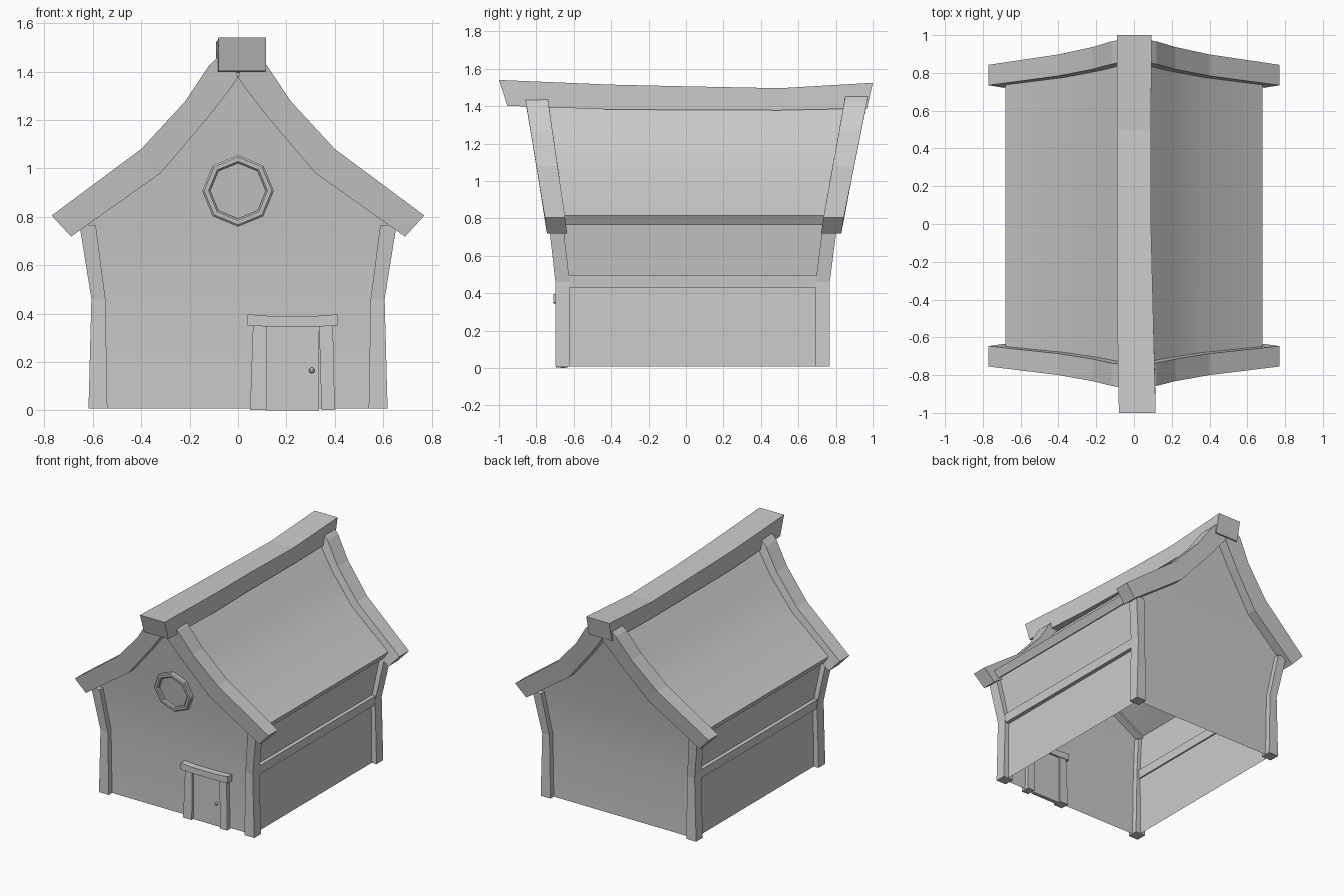
import bpy, bmesh
from math import cos, sin, pi, radians
from mathutils import Vector

if "Cube" in bpy.data.objects:
    bpy.data.objects.remove(bpy.data.objects["Cube"])


def loft(name, rings, closed=True, smooth=False):
    """Skin a list of equal-length point rings; closed rings also get end caps."""
    bm = bmesh.new()
    rows = [[bm.verts.new(p) for p in r] for r in rings]
    n = len(rows[0])
    for a, b in zip(rows, rows[1:]):
        for i in range(n if closed else n - 1):
            j = (i + 1) % n
            bm.faces.new((a[i], a[j], b[j], b[i]))
    if closed:
        bm.faces.new(rows[0])
        bm.faces.new(rows[-1])
    bmesh.ops.recalc_face_normals(bm, faces=bm.faces)
    mesh = bpy.data.meshes.new(name)
    bm.to_mesh(mesh)
    bm.free()
    ob = bpy.data.objects.new(name, mesh)
    bpy.context.collection.objects.link(ob)
    if smooth:
        bpy.ops.object.select_all(action='DESELECT')
        ob.select_set(True)
        bpy.context.view_layer.objects.active = ob
        bpy.ops.object.shade_smooth_by_angle(angle=radians(30))
    return ob


def rect(x0, x1, y0, y1, z):
    return [(x0, y0, z), (x1, y0, z), (x1, y1, z), (x0, y1, z)]


def gable_y(end, z):
    """Centre of an end wall: upright at the base, leaning outward above the rail."""
    base, eave, lean = (-0.66, -0.695, -0.155) if end == "front" else (0.73, 0.77, 0.19)
    if z < 0.46:
        return base
    if z < 0.77:
        return base + (eave - base) * (z - 0.46) / 0.31
    return eave + lean * (z - 0.77)


SIDES = (("right", 1), ("left", -1))
ENDS = ("front", "back")
BASE = 0.008

# End walls
wall_rows = [(BASE, 0.58), (0.46, 0.575), (0.77, 0.63), (1.02, 0.34), (1.22, 0.16), (1.42, 0.01)]
for end in ENDS:
    loft(end + "_wall", [[(-w, gable_y(end, z), z), (w, gable_y(end, z), z)]
                         for z, w in wall_rows], closed=False, smooth=True)

for side, s in SIDES:
    # Side walls
    loft(side + "_wall", [[(s * x, gable_y("front", z), z), (s * x, gable_y("back", z), z)]
                          for z, x in ((BASE, 0.58), (0.46, 0.575), (0.79, 0.62))], closed=False)

    # Side rail at the bend in the wall
    loft(side + "_rail", [[(s * 0.565, y, 0.43), (s * 0.603, y, 0.43),
                           (s * 0.607, y, 0.495), (s * 0.565, y, 0.495)]
                          for y in (gable_y("front", 0), gable_y("back", 0))])

    # Roof slab, curved in profile
    top = [(0, 1.45), (0.08, 1.37), (0.18, 1.235), (0.365, 1.04), (0.68, 0.815)]
    low = [(0, 1.38), (0.05, 1.32), (0.145, 1.195), (0.335, 0.99), (0.65, 0.765)]
    rings = []
    for (x, z), (u, v) in zip(top, low):
        f, b = gable_y("front", z), gable_y("back", z)
        rings.append([(s * x, f, z), (s * x, b, z), (s * u, b, v), (s * u, f, v)])
    loft(side + "_roof", rings, smooth=True)

    for end in ENDS:
        # Bent corner posts
        loft(f"{end}_{side}_post", [
            rect(s * a, s * b, gable_y(end, z) - 0.038, gable_y(end, z) + 0.038, z)
            for z, a, b in ((BASE, 0.54, 0.618), (0.46, 0.548, 0.606), (0.765, 0.588, 0.655))])

        # Curved barge boards on the gable edges
        outer = [(0.04, 1.50), (0.12, 1.425), (0.22, 1.275), (0.40, 1.08), (0.77, 0.805)]
        inner = [(0, 1.375), (0.02, 1.345), (0.12, 1.215), (0.32, 0.98), (0.69, 0.718)]
        rings = []
        for (x, z), (u, v) in zip(outer, inner):
            yo, yi = gable_y(end, z), gable_y(end, v)
            if end == "back":
                yo, yi = yo + 0.012, yi + 0.012
            h = 0.054 + 0.006 * (z - 0.8) / 0.6
            rings.append([(s * x, yo - h, z), (s * x, yo + h, z),
                          (s * u, yi + h, v), (s * u, yi - h, v)])
        loft(f"{end}_{side}_barge_board", rings)

# Sagging ridge beam: top y, bottom y, left x, right x, bottom z, top z
ridge = [(-1, -0.955, -0.08, 0.115, 1.402, 1.54), (-0.4, -0.4, -0.09, 0.1, 1.382, 1.515),
         (0, 0, -0.09, 0.09, 1.38, 1.506), (0.5, 0.5, -0.09, 0.09, 1.378, 1.496),
         (1, 0.97, -0.09, 0.093, 1.388, 1.525)]
loft("ridge_beam", [[(l, yb, zb), (r, yb, zb), (r, yt, zt), (l, yt, zt)]
                    for yt, yb, l, r, zb, zt in ridge])

# Door, frame and lintel
loft("door", [rect(0.115, 0.335, -0.672, -0.645, z) for z in (0, 0.35)])
for name, a, b, c, d in (("left", 0.05, 0.118, 0.062, 0.118), ("right", 0.345, 0.4, 0.335, 0.392)):
    loft(f"door_{name}_jamb", [rect(a, b, -0.695, -0.63, 0.002), rect(c, d, -0.69, -0.635, 0.355)])
loft("door_lintel", [[(x, -0.708, z0), (x, -0.63, z0), (x, -0.63, z1), (x, -0.708, z1)]
                     for x, z0, z1 in ((0.04, 0.35, 0.397), (0.13, 0.346, 0.39),
                                       (0.32, 0.346, 0.39), (0.413, 0.35, 0.397))])

# Door knob
bpy.ops.mesh.primitive_uv_sphere_add(segments=8, ring_count=6, radius=0.012,
                                     location=(0.305, -0.682, 0.165))
bpy.context.object.name = "door_knob"


# Round window: octagonal ring and pane, tilted with the wall
def octagon(r, out):
    pts = []
    for i in range(8):
        z = 0.907 + r * cos(i * pi / 4)
        pts.append((r * sin(i * pi / 4), gable_y("front", z) - out, z))
    return pts


loft("window_frame", [octagon(0.148, -0.015), octagon(0.148, 0.026), octagon(0.14, 0.032),
                      octagon(0.122, 0.032), octagon(0.115, 0.026), octagon(0.115, 0.008)])
